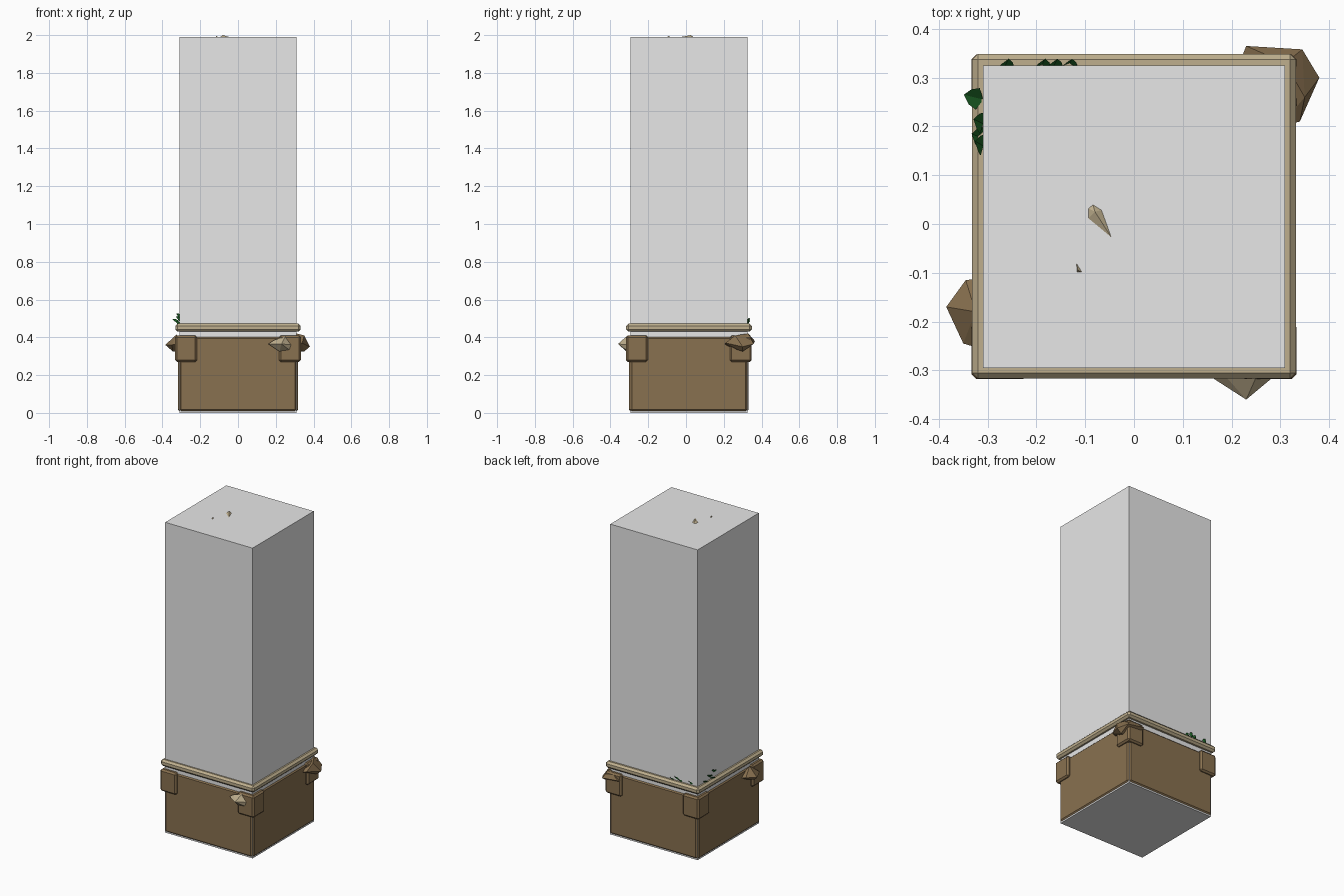
import bpy, bmesh
from mathutils import Vector

if "Cube" in bpy.data.objects:
    bpy.data.objects.remove(bpy.data.objects["Cube"])

CY = 0.015  # the column sits slightly towards the back


def material(name, r, g, b):
    m = bpy.data.materials.new(name)
    m.use_nodes = True
    m.diffuse_color = (r, g, b, 1)
    node = m.node_tree.nodes["Principled BSDF"]
    node.inputs["Base Color"].default_value = (r, g, b, 1)
    node.inputs["Roughness"].default_value = 0.9
    return m


grey = material("plain grey", 0.8, 0.8, 0.8)
brown = material("brown stone", 0.25, 0.165, 0.08)
tan = material("pale tan stone", 0.52, 0.43, 0.27)
green = material("leaf green", 0.014, 0.14, 0.022)


def finish(name, bm, mat):
    mesh = bpy.data.meshes.new(name)
    bm.to_mesh(mesh)
    bm.free()
    mesh.materials.append(mat)
    ob = bpy.data.objects.new(name, mesh)
    bpy.context.collection.objects.link(ob)
    return ob


def box(name, centre, size, mat, bevel=0.0):
    bm = bmesh.new()
    bmesh.ops.create_cube(bm, size=1)
    bmesh.ops.scale(bm, vec=size, verts=bm.verts)
    bmesh.ops.translate(bm, vec=centre, verts=bm.verts)
    if bevel:
        bmesh.ops.bevel(bm, geom=bm.edges[:], offset=bevel, segments=1,
                        affect='EDGES', profile=0.5)
    return finish(name, bm, mat)


def rock(name, points, mat):
    # faceted stone as the hull of a few corner points
    bm = bmesh.new()
    for p in points:
        bm.verts.new(p)
    res = bmesh.ops.convex_hull(bm, input=bm.verts[:])
    loose = {v for v in res["geom_interior"] if isinstance(v, bmesh.types.BMVert)}
    bmesh.ops.delete(bm, geom=list(loose), context='VERTS')
    bmesh.ops.recalc_face_normals(bm, faces=bm.faces[:])
    return finish(name, bm, mat)


def leaf(name, base, tip, width):
    # leaf folded along its middle rib
    bm = bmesh.new()
    a, b, w = Vector(base), Vector(tip), Vector(width)
    fold = w.cross(b - a).normalized() * 0.006
    va, vb = bm.verts.new(a), bm.verts.new(b)
    for s in (-1, 1):
        low = bm.verts.new(a.lerp(b, 0.35) + w * s + fold)
        high = bm.verts.new(a.lerp(b, 0.75) + w * s * 0.7 + fold)
        bm.faces.new((va, low, high, vb)[::s])
    return finish(name, bm, green)


# Tall column, stone base and trim band
box("column", (0, CY, 0.995), (0.62, 0.62, 1.99), grey)
box("stone_base", (0, CY, 0.2055), (0.634, 0.634, 0.409), brown, 0.016)
box("trim_band", (0, CY + 0.001, 0.451), (0.664, 0.666, 0.042), tan, 0.012)

# Corner blocks under the trim
for side, sx in (("right", -1), ("left", 1)):
    for end, sy in (("front", -1), ("back", 1)):
        box(f"corner_block_{end}_{side}", (sx * 0.275, CY + sy * 0.275, 0.34),
            (0.116, 0.116, 0.14), brown, 0.01)

# Stones stuck to the base
rock("back_stone", [(0.22, 0.34, 0.37), (0.23, 0.365, 0.38), (0.345, 0.358, 0.365),
                    (0.38, 0.30, 0.35), (0.34, 0.21, 0.37), (0.30, 0.20, 0.36),
                    (0.35, 0.26, 0.41), (0.31, 0.33, 0.42), (0.27, 0.30, 0.33),
                    (0.35, 0.30, 0.325)], brown)
rock("right_stone", [(-0.385, -0.17, 0.36), (-0.345, -0.115, 0.37), (-0.30, -0.11, 0.36),
                     (-0.35, -0.245, 0.36), (-0.30, -0.26, 0.37), (-0.325, -0.18, 0.415),
                     (-0.345, -0.20, 0.325), (-0.29, -0.15, 0.33)], brown)
rock("front_stone", [(0.23, -0.36, 0.365), (0.16, -0.315, 0.365), (0.29, -0.31, 0.36),
                     (0.25, -0.315, 0.405), (0.19, -0.315, 0.385), (0.22, -0.315, 0.325),
                     (0.27, -0.32, 0.335), (0.23, -0.28, 0.36)], tan)

# Stone tips poking out of the column top
rock("top_shard_large", [(-0.10, 0.035, 1.985), (-0.085, 0.042, 1.988), (-0.06, 0.03, 1.985),
                         (-0.03, -0.053, 1.985), (-0.10, 0.005, 1.985),
                         (-0.08, 0.025, 2.0)], tan)
rock("top_shard_small", [(-0.12, -0.07, 1.985), (-0.118, -0.102, 1.985),
                         (-0.10, -0.102, 1.985), (-0.115, -0.095, 1.996)], tan)

# Leaves growing over the trim on the right side
for i, (y, z, lean) in enumerate(((0.255, 0.485, 0.038), (0.205, 0.50, 0.018),
                                  (0.175, 0.475, 0.022), (0.16, 0.515, 0.015))):
    leaf(f"side_leaf_{i + 1}", (-0.309, y, z - 0.015),
         (-0.311 - lean, y + 0.01, z + 0.01), (0.004, 0.022, 0.006))

# Leaves along the back edge
for i, (x, z) in enumerate(((-0.265, 0.485), (-0.19, 0.48), (-0.165, 0.49), (-0.135, 0.475))):
    leaf(f"back_leaf_{i + 1}", (x, 0.323, z - 0.015),
         (x + 0.008, 0.339, z + 0.012), (0.016, 0.002, 0.006))
